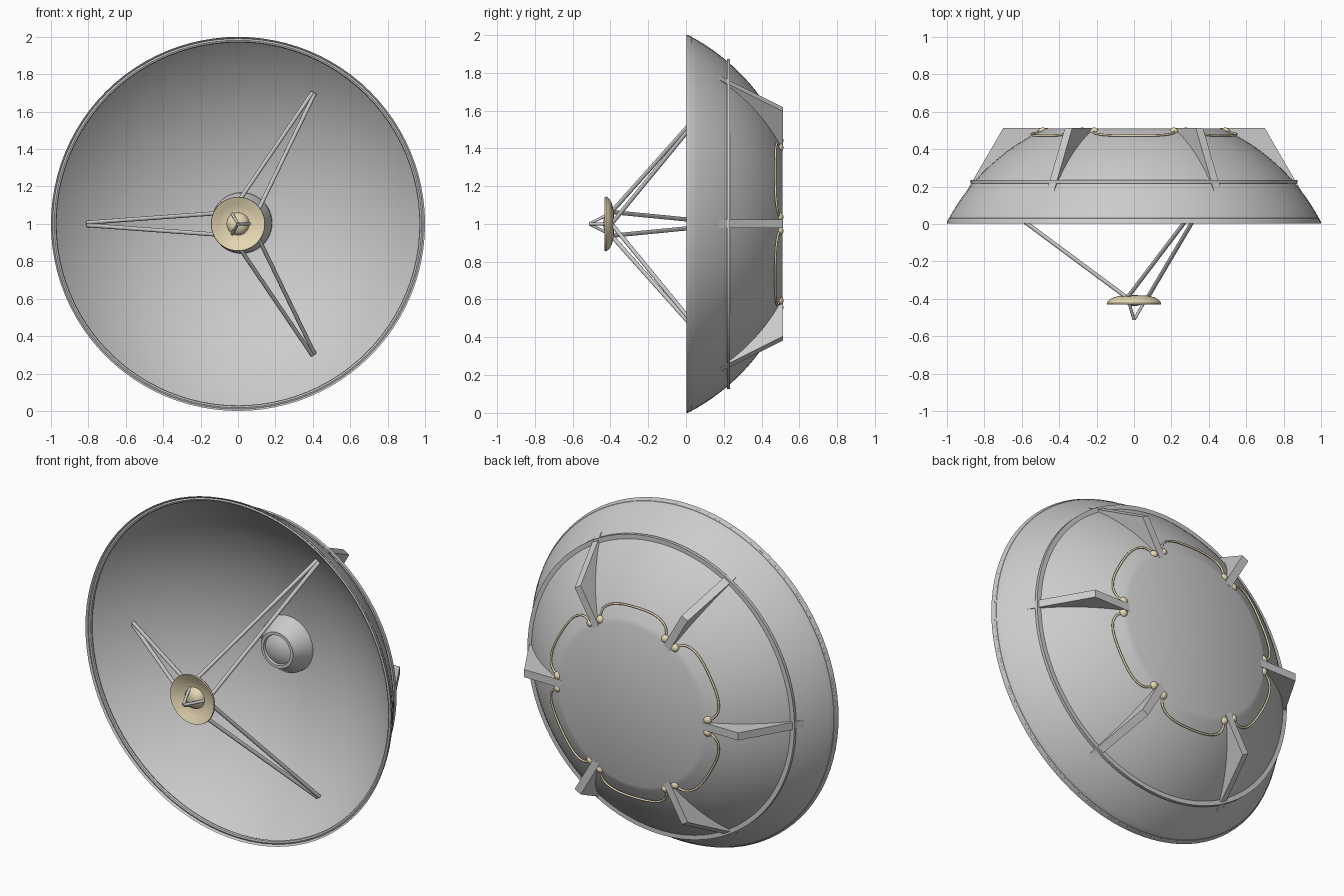
import bpy, bmesh
from math import sin, cos, pi, radians, sqrt
from mathutils import Vector

if "Cube" in bpy.data.objects:
    bpy.data.objects.remove(bpy.data.objects["Cube"])

tan = bpy.data.materials.new("tan")
tan.diffuse_color = (0.80, 0.69, 0.46, 1)
tan.use_nodes = True
tan.node_tree.nodes["Principled BSDF"].inputs["Base Color"].default_value = tan.diffuse_color


def polar(r, y, a):
    """Point at radius r and angle a around the dish axis (along y, through z = 1)."""
    return Vector((r * cos(a), y, 1 + r * sin(a)))


def finish(name, bm, mat=None, smooth=True):
    bmesh.ops.remove_doubles(bm, verts=bm.verts, dist=1e-5)
    bmesh.ops.recalc_face_normals(bm, faces=bm.faces)
    me = bpy.data.meshes.new(name)
    bm.to_mesh(me)
    bm.free()
    ob = bpy.data.objects.new(name, me)
    bpy.context.collection.objects.link(ob)
    if mat:
        me.materials.append(mat)
    if smooth:
        bpy.context.view_layer.objects.active = ob
        ob.select_set(True)
        bpy.ops.object.shade_smooth_by_angle(angle=radians(35))
        ob.select_set(False)
    return ob


def lathe(name, profile, n=64, mat=None, closed=False, offset=(0, 0, 0)):
    """Spin (radius, y) points around the dish axis."""
    bm = bmesh.new()
    pts = profile + profile[:1] if closed else profile
    vs = [bm.verts.new(polar(r, y, 0) + Vector(offset)) for r, y in pts]
    edges = [bm.edges.new(p) for p in zip(vs, vs[1:])]
    bmesh.ops.spin(bm, geom=vs + edges, cent=Vector((0, 0, 1)) + Vector(offset),
                   axis=(0, 1, 0), angle=2 * pi, steps=n)
    return finish(name, bm, mat)


def rod(name, a, b, r, mat=None):
    d = b - a
    bm = bmesh.new()
    bmesh.ops.create_cone(bm, cap_ends=True, segments=12, radius1=r, radius2=r, depth=d.length)
    ob = finish(name, bm, mat)
    ob.location = (a + b) / 2
    ob.rotation_mode = 'QUATERNION'
    ob.rotation_quaternion = d.to_track_quat('Z', 'Y')
    return ob


def outer_y(r):
    return sqrt(1.259 - r * r) - 0.509


def inner_y(r):
    return sqrt(1.785 - r * r) - 0.886


# Dish shell: curved reflector inside, truncated spherical back outside
inner = [(sin(i / 20 * pi / 2), 0) for i in range(21)]
inner = [(r, inner_y(r) + 0.003) for r, _ in inner]
outer = [(1 - 0.53 * i / 20, outer_y(1 - 0.53 * i / 20) + 0.01 * (1 - i / 20)) for i in range(21)]
lathe("dish", inner + outer + [(0, outer[-1][1])], n=96)

# Rim tube and reinforcing hoop on the back
lathe("rim_ring", [(0.982 + 0.012 * cos(i * pi / 4), 0.022 + 0.012 * sin(i * pi / 4))
                   for i in range(8)], n=96, closed=True)
lathe("back_hoop", [(0.83, 0.216), (0.873, 0.216), (0.873, 0.234), (0.83, 0.234)], n=96, closed=True)

# Receiver hub in the middle of the reflector
lathe("receiver_hub", [(0.165, 0.46), (0.16, 0.415), (0.11, 0.355), (0.105, 0.335), (0.088, 0.335),
                       (0.085, 0.35), (0.06, 0.338), (0.03, 0.33), (0, 0.328)], n=48,
      offset=(0.02, 0, 0.005))

# Six wedge ribs, each with a knob on both sides and a cable to the next rib
half = 0.0225
for k in range(6):
    a = k * pi / 3
    side = Vector((-sin(a), 0, cos(a)))
    arc = [0.47 + 0.5 * i / 8 for i in range(9)]
    outline = [(0.99, 0.012), (0.7, 0.512), (0.46, 0.512)] + [(r, outer_y(r) - 0.012) for r in arc]
    bm = bmesh.new()
    f = bm.faces.new([bm.verts.new(polar(r, y, a) - side * half) for r, y in outline])
    ext = bmesh.ops.extrude_face_region(bm, geom=[f])
    bmesh.ops.translate(bm, vec=side * half * 2,
                        verts=[v for v in ext["geom"] if isinstance(v, bmesh.types.BMVert)])
    finish("rib", bm, smooth=False)

    da = 0.075
    for s in (-1, 1):
        bm = bmesh.new()
        bmesh.ops.create_uvsphere(bm, u_segments=16, v_segments=10, radius=0.024)
        finish("cable_knob", bm, tan).location = polar(0.49, 0.492, a + s * da)

    cu = bpy.data.curves.new("cable", 'CURVE')
    cu.dimensions = '3D'
    cu.bevel_depth = 0.006
    cu.bevel_resolution = 2
    cu.resolution_u = 6
    sp = cu.splines.new('NURBS')
    path = [(0, 0.49, 0.495), (0.03, 0.55, 0.485), (0.2, 0.58, 0.472), (0.5, 0.565, 0.473),
            (0.8, 0.58, 0.472), (0.97, 0.55, 0.485), (1, 0.49, 0.495)]
    sp.points.add(len(path) - 1)
    for p, (t, r, y) in zip(sp.points, path):
        p.co = (*polar(r, y, a + da + t * (pi / 3 - 2 * da)), 1)
    sp.order_u = 4
    sp.use_endpoint_u = True
    cu.materials.append(tan)
    bpy.context.collection.objects.link(bpy.data.objects.new("cable", cu))

# Three pairs of struts holding the secondary reflector
for a in (pi / 3, pi, 5 * pi / 3):
    side = Vector((-sin(a), 0, cos(a)))
    for s in (-1, 1):
        rod("strut", polar(0.805, 0.175, a) + side * s * 0.007,
            polar(0.045, -0.388, a) + side * s * 0.062, 0.011)

# Secondary reflector: shallow tan bowl with a central dome
lathe("secondary_reflector", [(0, -0.38), (0.07, -0.383), (0.11, -0.392), (0.135, -0.408),
                              (0.145, -0.422), (0.143, -0.43), (0.13, -0.425), (0.1, -0.41),
                              (0.065, -0.4), (0, -0.397)], n=48, mat=tan)
lathe("centre_dome", [(0.062, -0.395), (0.057, -0.415), (0.04, -0.43), (0.02, -0.437), (0, -0.439)],
      n=32, mat=tan)

# Small feed tripod at the tip
for a in (0, 2 * pi / 3, 4 * pi / 3):
    rod("feed_tripod_leg", polar(0.062, -0.405, a), polar(0.002, -0.51, a), 0.008)
